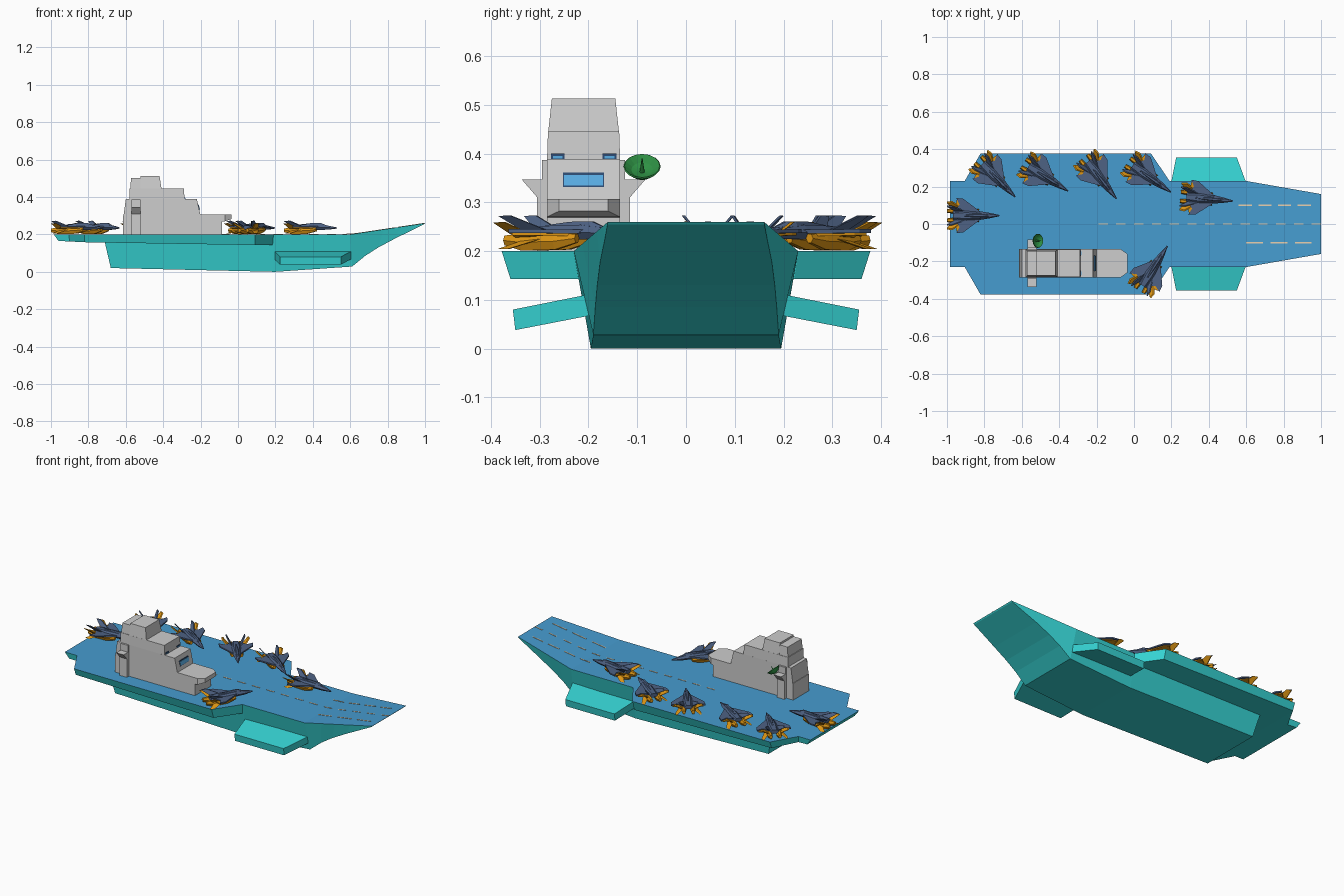
import bpy, bmesh, math

if "Cube" in bpy.data.objects:
    bpy.data.objects.remove(bpy.data.objects["Cube"])


def material(name, r, g, b):
    m = bpy.data.materials.new(name)
    m.diffuse_color = [((c / 255 + 0.055) / 1.055) ** 2.4 for c in (r, g, b)] + [1]
    m.use_nodes = True
    m.node_tree.nodes["Principled BSDF"].inputs["Base Color"].default_value = m.diffuse_color
    return m


TEAL = material("hull_teal", 54, 211, 211)
BLUE = material("deck_blue", 70, 156, 208)
GREY = material("island_grey", 205, 205, 205)
SLATE = material("jet_slate", 78, 98, 132)
ORANGE = material("jet_orange", 222, 150, 20)
GREEN = material("radar_green", 46, 145, 68)
GLASS = material("window_blue", 90, 175, 230)
NAVY = material("window_navy", 45, 75, 115)
PALE = material("stripe_pale", 240, 215, 180)


def loft(bm, rings, mat=0):
    """Skin matching point rings and cap both ends."""
    vs = [[bm.verts.new(p) for p in r] for r in rings]
    n = len(vs[0])
    fs = [bm.faces.new((a[i], a[(i + 1) % n], b[(i + 1) % n], b[i]))
          for a, b in zip(vs, vs[1:]) for i in range(n)]
    fs += [bm.faces.new(vs[0][::-1]), bm.faces.new(vs[-1])]
    for f in fs:
        f.material_index = mat


def block(bm, lo, hi, mat=0):
    """Frustum from two rectangles given as (x0, x1, y0, y1, z)."""
    loft(bm, [[(a, c, z), (b, c, z), (b, d, z), (a, d, z)] for a, b, c, d, z in (lo, hi)], mat)


def finish(bm, name, *mats):
    bmesh.ops.recalc_face_normals(bm, faces=bm.faces)
    me = bpy.data.meshes.new(name)
    bm.to_mesh(me)
    bm.free()
    for m in mats:
        me.materials.append(m)
    ob = bpy.data.objects.new(name, me)
    bpy.context.collection.objects.link(ob)
    return ob


def deck_z(x):
    return 0.2 + 0.06 * max(0, x - 0.6) / 0.4


def paint_deck(ob):
    for p in ob.data.polygons:
        if p.normal.z > 0.9 and p.center.z > 0.18:
            p.material_index = 1


def section(xt, wt, zt, xb, wb, zb):
    return [(xt, -wt, zt), (xb, -wb, zb), (xb, wb, zb), (xt, wt, zt)]


# Main hull with the raked, rising bow
bm = bmesh.new()
rings = [section(-.715, .215, .17, -.68, .19, .02), section(.185, .225, .17, .19, .195, 0),
         section(.19, .23, .2, .2, .195, 0), section(.6, .23, .2, .61, .19, .028)]
for xt, xb, wb, zb in ((.7, .68, .186, .085), (.78, .75, .182, .13), (.87, .84, .176, .178),
                       (.94, .93, .167, .222), (1.0, .995, .161, .254)):
    rings.append(section(xt, .23 - .07 * (xt - .6) / .4, deck_z(xt), xb, wb, zb))
loft(bm, rings)
paint_deck(finish(bm, "hull", TEAL, BLUE))

# Wide flight deck slab
bm = bmesh.new()
loft(bm, [section(-.985, .23, .2, -.96, .225, .165), section(-.905, .23, .2, -.9, .222, .162),
          section(-.82, .378, .2, -.82, .362, .158), section(.09, .378, .2, .09, .36, .143),
          section(.19, .23, .2, .185, .222, .143)])
paint_deck(finish(bm, "flight_deck", TEAL, BLUE))

# Low side platforms
for side, s in (("left", 1), ("right", -1)):
    bm = bmesh.new()
    loft(bm, [[(x0, s * y, z), (x1, s * y, z), (x1, s * (y + d), z - .042), (x0, s * (y + d), z - .042)]
              for x0, x1, y, z, d in ((.19, .615, .18, .115, -.01), (.225, .55, .355, .08, -.005))])
    finish(bm, side + "_platform", TEAL)

# Dashed deck stripes
bm = bmesh.new()
for y, start, step, dash in ((0, -.19, .095, .05), (.1, .56, .105, .07), (-.1, .6, .13, .09)):
    x = start
    while x + dash < 1:
        loft(bm, [[(a, y - .003, deck_z(a)), (a, y + .003, deck_z(a)),
                   (a, y + .003, deck_z(a) + .002), (a, y - .003, deck_z(a) + .002)] for a in (x, x + dash)])
        x += step
finish(bm, "deck_stripes", PALE)

# Stepped island
C = -.21
bm = bmesh.new()


def tier(x0, x1, w0, z0, x2, x3, w1, z1, mat=0, c=C):
    block(bm, (x0, x1, c - w0, c + w0, z0), (x2, x3, c - w1, c + w1, z1), mat)


tier(-.615, -.085, .075, .195, -.615, -.085, .075, .3)
tier(-.612, -.2, .075, .3, -.6, -.22, .075, .388)
tier(-.58, -.285, .075, .385, -.58, -.29, .073, .445)
tier(-.52, -.408, .073, .44, -.52, -.42, .065, .513)
tier(-.58, -.52, .075, .385, -.572, -.52, .066, .502)
# overhanging front balcony with chamfered corners
loft(bm, [[(x, C - w, z), (x, C + w, z), (x, C + w, .307), (x, C - w, .307)]
          for x, w, z in ((-.21, .075, .262), (-.07, .075, .27), (-.035, .05, .282))])
# cross column with flared wings
tier(-.57, -.522, .095, .195, -.57, -.522, .095, .31)
tier(-.57, -.522, .095, .31, -.57, -.522, .127, .347)
tier(-.57, -.522, .085, .347, -.57, -.522, .085, .387)
# bridge windows, following the sloped face
fx = lambda z: -.2 - .02 * (z - .3) / .088
for w, z0, z1, out, mat in ((.042, .331, .361, .002, 2), (.04, .334, .356, .004, 1)):
    tier(fx(z0) - .005, fx(z0) + out, w, z0, fx(z1) - .005, fx(z1) + out, w, z1, mat)
for y in (C - .053, C + .053):
    tier(-.29, -.283, .014, .389, -.29, -.283, .014, .4, 2, y)
    tier(-.29, -.282, .01, .39, -.29, -.282, .01, .395, 1, y)
finish(bm, "island", GREY, GLASS, NAVY)

# Tilted radar dish with a spike
bm = bmesh.new()
circle = lambda r, z: [(r * math.cos(i * math.pi / 8), r * math.sin(i * math.pi / 8), z) for i in range(16)]
loft(bm, [circle(.006, -.022), circle(.024, -.014), circle(.038, .002), circle(.036, .004),
          circle(.022, -.007), circle(.005, -.012), circle(.001, .024)])
dish = finish(bm, "radar_dish", GREEN)
dish.location = (-.515, -.09, .372)
dish.rotation_euler = (0, math.radians(42), 0)


# Jet: slate airframe, orange engines and tail
def hexes(bm, secs, y=0, mat=0):
    loft(bm, [[(x, y + a * w, zc + b * h) for a, b in
               ((1, 0), (.5, 1), (-.5, 1), (-1, 0), (-.5, -1), (.5, -1))] for x, w, zc, h in secs], mat)


def plate(bm, pts, axis, t, mat=0):
    shift = lambda p, d: tuple(v + (d if i == axis else 0) for i, v in enumerate(p))
    loft(bm, [[shift(p, -t) for p in pts], [shift(p, t) for p in pts]], mat)


bm = bmesh.new()
hexes(bm, [(.14, .003, .034, .003), (.09, .014, .036, .011), (.03, .024, .039, .015),
           (-.04, .032, .038, .014), (-.11, .024, .037, .011)])
hexes(bm, [(.085, .004, .044, .004), (.052, .011, .051, .01), (0, .009, .051, .009), (-.06, .004, .048, .005)])
for s in (1, -1):
    plate(bm, [(.045, s * .015, .04), (-.055, s * .09, .041), (-.092, s * .094, .041),
               (-.075, s * .06, .04), (-.1, s * .02, .04)], 2, .004)
    plate(bm, [(.03, s * .02, .033), (-.055, s * .078, .035), (-.09, s * .084, .035),
               (-.1, s * .02, .033)], 2, .003, 1)
    plate(bm, [(-.045, s * .026, .044), (-.1, s * .026, .042), (-.143, s * .05, .072),
               (-.115, s * .05, .073)], 1, .003)
    plate(bm, [(-.06, s * .04, .03), (-.11, s * .035, .028), (-.142, s * .07, .058),
               (-.115, s * .074, .06)], 1, .004, 1)
    plate(bm, [(-.05, s * .035, .025), (-.1, s * .035, .02), (-.135, s * .065, .004),
               (-.11, s * .067, .004)], 1, .004, 1)
    hexes(bm, [(.03, .009, .026, .009), (-.02, .014, .02, .017), (-.1, .015, .018, .017),
               (-.142, .01, .022, .01)], s * .025, 1)
jet = finish(bm, "jet_1", SLATE, ORANGE)
spots = [(-.858, .045, 0), (-.733, .243, -45), (-.47, .25, -32), (-.18, .245, -52),
         (.083, .25, -35), (.39, .135, -5), (.104, -.236, 58)]
for i, (x, y, a) in enumerate(spots):
    ob = jet
    if i:
        ob = bpy.data.objects.new(f"jet_{i + 1}", jet.data)
        bpy.context.collection.objects.link(ob)
    ob.location = (x, y, .2)
    ob.rotation_euler = (0, 0, math.radians(a))
